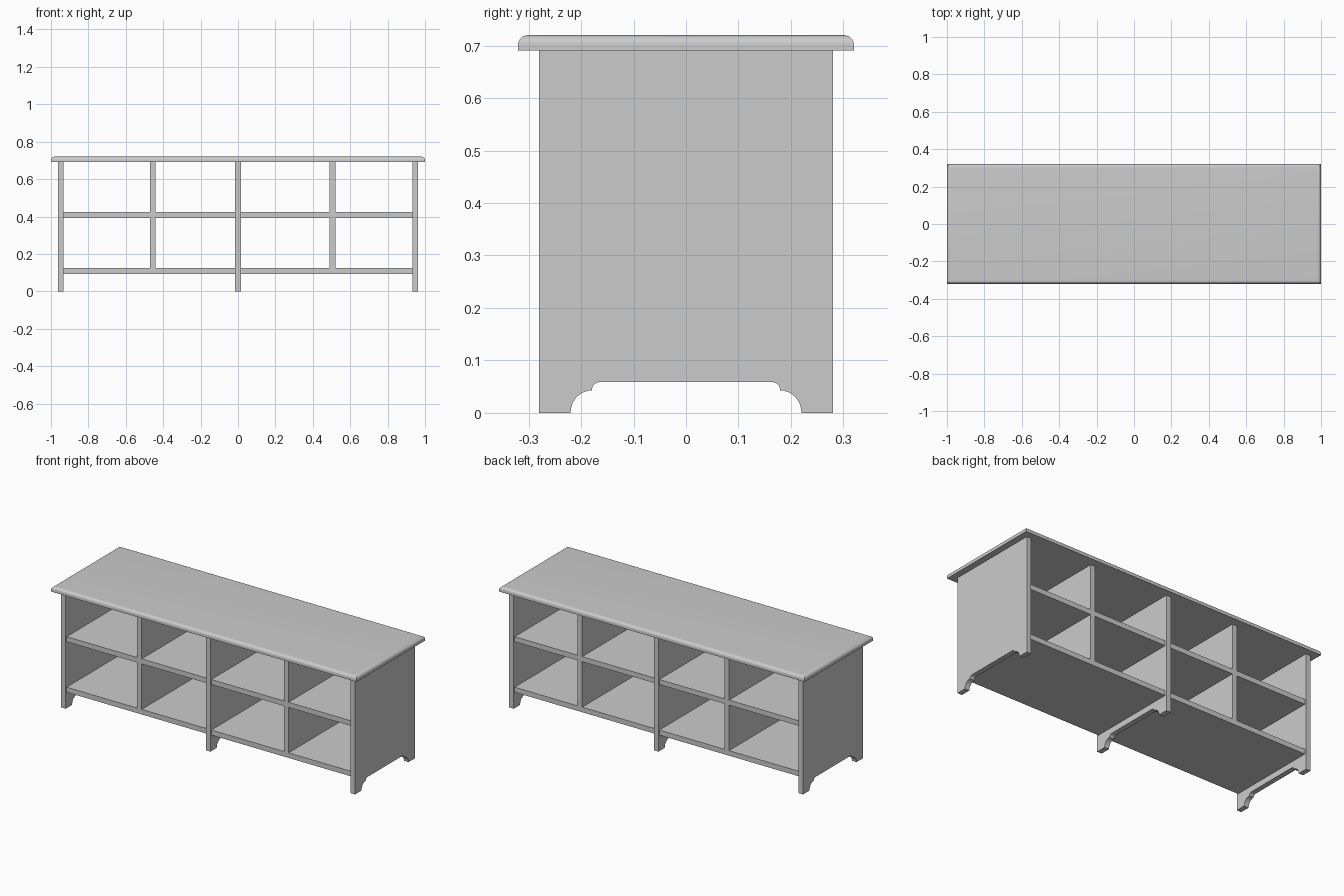
import bpy, bmesh
from math import sin, cos, pi

if "Cube" in bpy.data.objects:
    bpy.data.objects.remove(bpy.data.objects["Cube"])

TOP, T = 0.691, 0.03            # underside of top, board thickness
SIDE_X = 0.947                  # centre of the end panels
D = 0.27                        # half depth of shelves and dividers


def add_object(name, bm, smooth=False):
    bmesh.ops.recalc_face_normals(bm, faces=bm.faces)
    me = bpy.data.meshes.new(name)
    bm.to_mesh(me)
    bm.free()
    ob = bpy.data.objects.new(name, me)
    bpy.context.collection.objects.link(ob)
    if smooth:
        bpy.ops.object.select_all(action='DESELECT')
        ob.select_set(True)
        bpy.context.view_layer.objects.active = ob
        bpy.ops.object.shade_smooth_by_angle()
    return ob


def board(name, x0, x1, z0, z1):
    bm = bmesh.new()
    bmesh.ops.create_cube(bm, size=1)
    for v in bm.verts:
        v.co.x = x0 if v.co.x < 0 else x1
        v.co.y *= 2 * D
        v.co.z = z0 if v.co.z < 0 else z1
    return add_object(name, bm)


def arc(cy, cz, ry, rz, n):
    # quarter round rising from the outside towards the middle
    return [(cy - ry * cos(i / n * pi / 2), cz + rz * sin(i / n * pi / 2))
            for i in range(n + 1)]


def panel(name, x):
    # upright with a stepped, scalloped arch between its feet
    half = [(-0.28, TOP), (-0.28, 0)]
    half += arc(-0.179, 0, 0.041, 0.043, 8) + arc(-0.162, 0.045, 0.017, 0.014, 6)
    outline = half + [(-y, z) for y, z in reversed(half)]
    bm = bmesh.new()
    face = bm.faces.new([bm.verts.new((x - T / 2, y, z)) for y, z in outline])
    ext = bmesh.ops.extrude_face_region(bm, geom=[face])
    for g in ext["geom"]:
        if isinstance(g, bmesh.types.BMVert):
            g.co.x += T
    add_object(name, bm, True)


# Uprights
for name, x in (("left_panel", -SIDE_X), ("middle_panel", 0), ("right_panel", SIDE_X)):
    panel(name, x)

# Shelves and dividers in each bay
inner = SIDE_X - T / 2
for side, x0, x1, dx in (("left", -inner, -T / 2, -0.456), ("right", T / 2, inner, 0.505)):
    for level, z in (("lower", 0.094), ("middle", 0.393)):
        board(f"{side}_{level}_shelf", x0, x1, z, z + T)
    board(f"{side}_lower_divider", dx - T / 2, dx + T / 2, 0.124, 0.393)
    board(f"{side}_upper_divider", dx - T / 2, dx + T / 2, 0.423, TOP)

# Top with rounded upper edge and mitred corners
bm = bmesh.new()
profile = [(0, TOP)] + [(0.02 * (1 - cos(a)), 0.702 + 0.018 * sin(a))
                        for a in (i / 8 * pi / 2 for i in range(9))]
rings = [[bm.verts.new((sx * (1 - o), sy * (0.32 - o), z))
          for sx, sy in ((-1, -1), (1, -1), (1, 1), (-1, 1))] for o, z in profile]
for a, b in zip(rings, rings[1:]):
    for i in range(4):
        j = (i + 1) % 4
        bm.faces.new((a[i], a[j], b[j], b[i]))
bm.faces.new(rings[0][::-1])
bm.faces.new(rings[-1])
add_object("table_top", bm, True)
